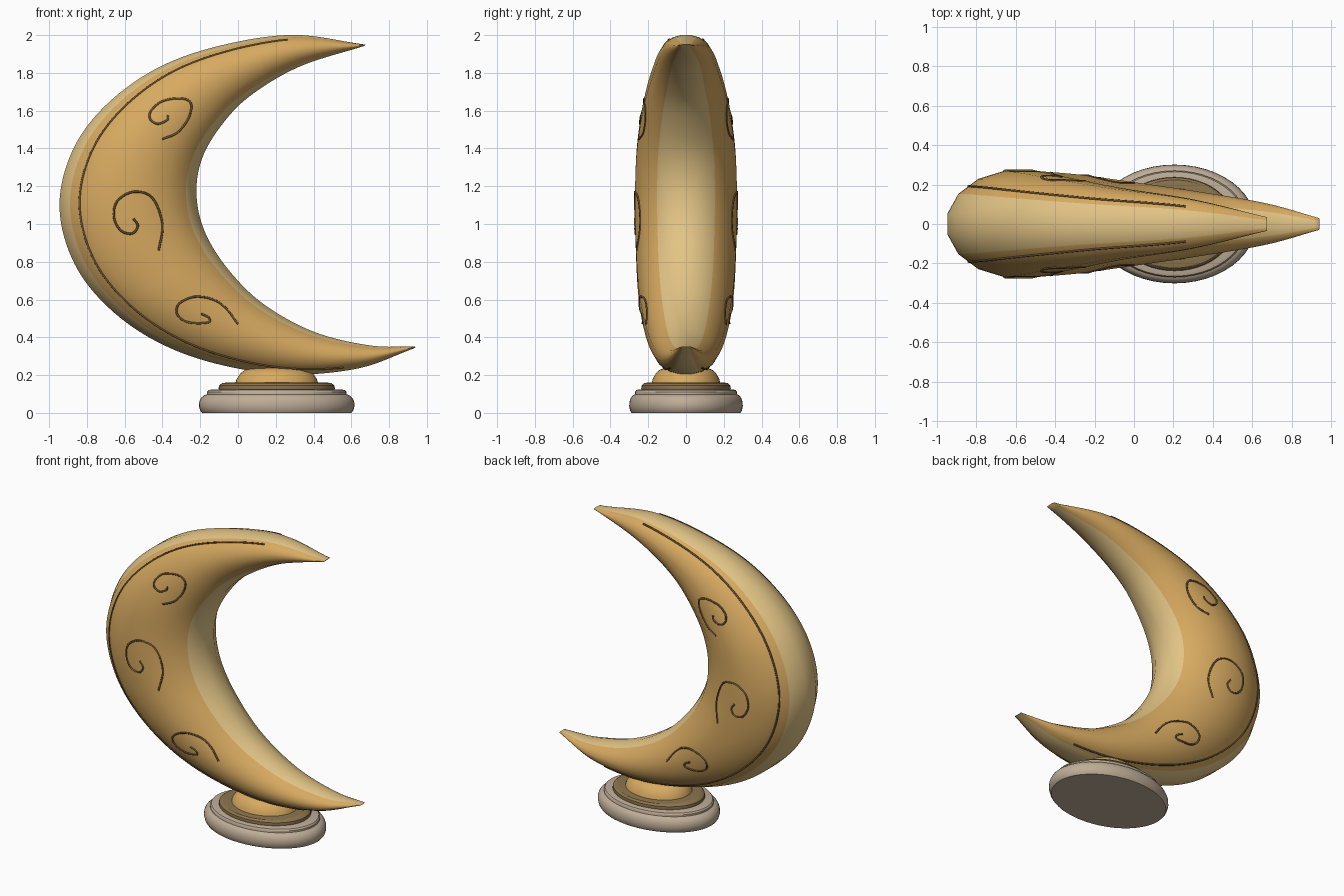
import bpy, bmesh, math
from mathutils import Vector
from mathutils.bvhtree import BVHTree

cube = bpy.data.objects.get("Cube")
if cube:
    bpy.data.objects.remove(cube, do_unlink=True)


def material(name, rgb):
    mat = bpy.data.materials.new(name)
    mat.use_nodes = True
    mat.diffuse_color = (*rgb, 1)
    node = next(n for n in mat.node_tree.nodes if n.type == "BSDF_PRINCIPLED")
    node.inputs["Base Color"].default_value = (*rgb, 1)
    return mat


gold = material("warm gold", (0.68, 0.40, 0.118))
pale_gold = material("pale gold", (0.76, 0.55, 0.235))
dark_brown = material("dark brown", (0.15, 0.085, 0.03))
bronze = material("bronze", (0.26, 0.175, 0.075))
stone = material("stone", (0.52, 0.42, 0.31))


def smooth_path(points, steps):
    """Catmull-Rom interpolation through points of any dimension."""
    pts = [Vector(p) for p in points]
    pts = [2 * pts[0] - pts[1]] + pts + [2 * pts[-1] - pts[-2]]
    path = []
    for a, b, c, d in zip(pts, pts[1:], pts[2:], pts[3:]):
        for k in range(steps):
            t = k / steps
            path.append(b + (c - a) * (t / 2)
                        + (2 * a - 5 * b + 4 * c - d) * (t * t / 2)
                        + (3 * b - a - 3 * c + d) * (t ** 3 / 2))
    return path + [pts[-2]]


def add_mesh(name, bm, materials, sharp_angle):
    bmesh.ops.recalc_face_normals(bm, faces=bm.faces)
    mesh = bpy.data.meshes.new(name)
    bm.to_mesh(mesh)
    for mat in materials:
        mesh.materials.append(mat)
    for poly in mesh.polygons:
        poly.use_smooth = True
    mesh.set_sharp_from_angle(angle=math.radians(sharp_angle))
    obj = bpy.data.objects.new(name, mesh)
    bpy.context.collection.objects.link(obj)


def loft(bm, rings, face_material=lambda k: 0):
    """Skin closed rings of equal length and cap both ends."""
    loops = [[bm.verts.new(p) for p in ring] for ring in rings]
    n = len(loops[0])
    for a, b in zip(loops, loops[1:]):
        for k in range(n):
            j = (k + 1) % n
            bm.faces.new((a[k], a[j], b[j], b[k])).material_index = face_material(k)
    bm.faces.new(loops[0])
    bm.faces.new(loops[-1])


# Crescent: outer x, outer z, inner x, inner z; then half depth
edges = [
    (0.675, 1.95, 0.67, 1.943), (0.25, 2.0, 0.33, 1.835),
    (-0.25, 1.9, 0.08, 1.69), (-0.6, 1.715, -0.07, 1.545),
    (-0.85, 1.44, -0.185, 1.36), (-0.945, 1.1, -0.22, 1.17),
    (-0.85, 0.76, -0.18, 0.97), (-0.6, 0.485, -0.06, 0.77),
    (-0.25, 0.3, 0.13, 0.58), (0.2, 0.207, 0.4, 0.43),
    (0.62, 0.232, 0.7, 0.357), (0.94, 0.345, 0.935, 0.352),
]
depths = [0.035, 0.125, 0.18, 0.225, 0.26, 0.27,
          0.265, 0.25, 0.215, 0.165, 0.105, 0.03]
STEPS, SIDES = 10, 16
outline = smooth_path(edges, STEPS)
half_depth = smooth_path([(d, 0) for d in depths], STEPS)

rings = []
for e, d in zip(outline, half_depth):
    outer, inner = Vector((e[0], 0, e[1])), Vector((e[2], 0, e[3]))
    middle, half = (outer + inner) / 2, (outer - inner) / 2
    ring = []
    for k in range(SIDES):
        a = (k + 0.5) * math.tau / SIDES
        fit = math.cos(math.pi / SIDES)
        ring.append(middle + half * (math.cos(a) / fit)
                    + Vector((0, -d[0] * math.sin(a) / fit, 0)))
    rings.append(ring)

bm = bmesh.new()
# Three faces along the outer and inner rims are paler
loft(bm, rings, lambda k: int(k in (14, 15, 0, 6, 7, 8)))
surface = BVHTree.FromBMesh(bm)
add_mesh("crescent", bm, [gold, pale_gold], 60)
bm.free()


def add_tube(name, points):
    curve = bpy.data.curves.new(name, "CURVE")
    curve.dimensions = "3D"
    curve.bevel_depth = 0.006
    curve.bevel_resolution = 1
    curve.use_fill_caps = True
    spline = curve.splines.new("POLY")
    spline.points.add(len(points) - 1)
    for sp, p in zip(spline.points, points):
        sp.co = (*p, 1)
    curve.materials.append(dark_brown)
    obj = bpy.data.objects.new(name, curve)
    bpy.context.collection.objects.link(obj)


def add_both_sides(name, points):
    add_tube("front_" + name, points)
    add_tube("back_" + name, [(x, -y, z) for x, y, z in points])


# Trim line just inside the pale outer rim
add_both_sides("trim_line", [(r[1] + r[2]) / 2
                             for r in rings[STEPS:10 * STEPS - 1]])

# Scrolls laid on the crescent's sides, from tail to curl
scrolls = {
    "upper_scroll": [
        (-.40, 1.45), (-.32, 1.485), (-.26, 1.565), (-.25, 1.64),
        (-.305, 1.665), (-.40, 1.65), (-.46, 1.60), (-.465, 1.555),
        (-.425, 1.53), (-.375, 1.55), (-.37, 1.575)],
    "middle_scroll": [
        (-.42, .86), (-.40, 1.0), (-.455, 1.14), (-.555, 1.17),
        (-.64, 1.12), (-.656, 1.035), (-.62, .965), (-.56, .95),
        (-.53, .99), (-.555, 1.03)],
    "lower_scroll": [
        (0, .47), (-.06, .55), (-.13, .6), (-.23, .615), (-.31, .58),
        (-.325, .53), (-.29, .49), (-.23, .475), (-.155, .48),
        (-.155, .505), (-.195, .525)],
}
for name, points in scrolls.items():
    path = []
    for x, z in smooth_path(points, 5):
        hit = surface.ray_cast(Vector((x, -1, z)), Vector((0, 1, 0)))[0]
        if hit:
            path.append(hit)
    add_both_sides(name, path)


# Oval pedestal layers: profile of (half length, height)
def add_oval(name, profile, ratio, mat, sides=48):
    bm = bmesh.new()
    turn = [math.tau * k / sides for k in range(sides)]
    loft(bm, [[(0.205 + r * math.cos(a), ratio * r * math.sin(a), z)
               for a in turn] for r, z in profile])
    add_mesh(name, bm, [mat], 32)
    bm.free()


add_oval("pedestal_base", [(.395, 0), (.405, .012), (.412, .035), (.41, .06),
                           (.4, .08), (.385, .093), (.365, .1)], .73, stone)
add_oval("pedestal_step", [(.37, .09), (.37, .11), (.362, .12), (.34, .125)],
         .73, stone)
add_oval("pedestal_ring", [(.305, .12), (.308, .13), (.305, .145),
                           (.29, .157), (.27, .16)], .77, bronze)
add_oval("pedestal_dome", [(.22, .155), (.212, .18), (.192, .21),
                           (.165, .23), (.12, .241), (.05, .245)], .83, gold)
